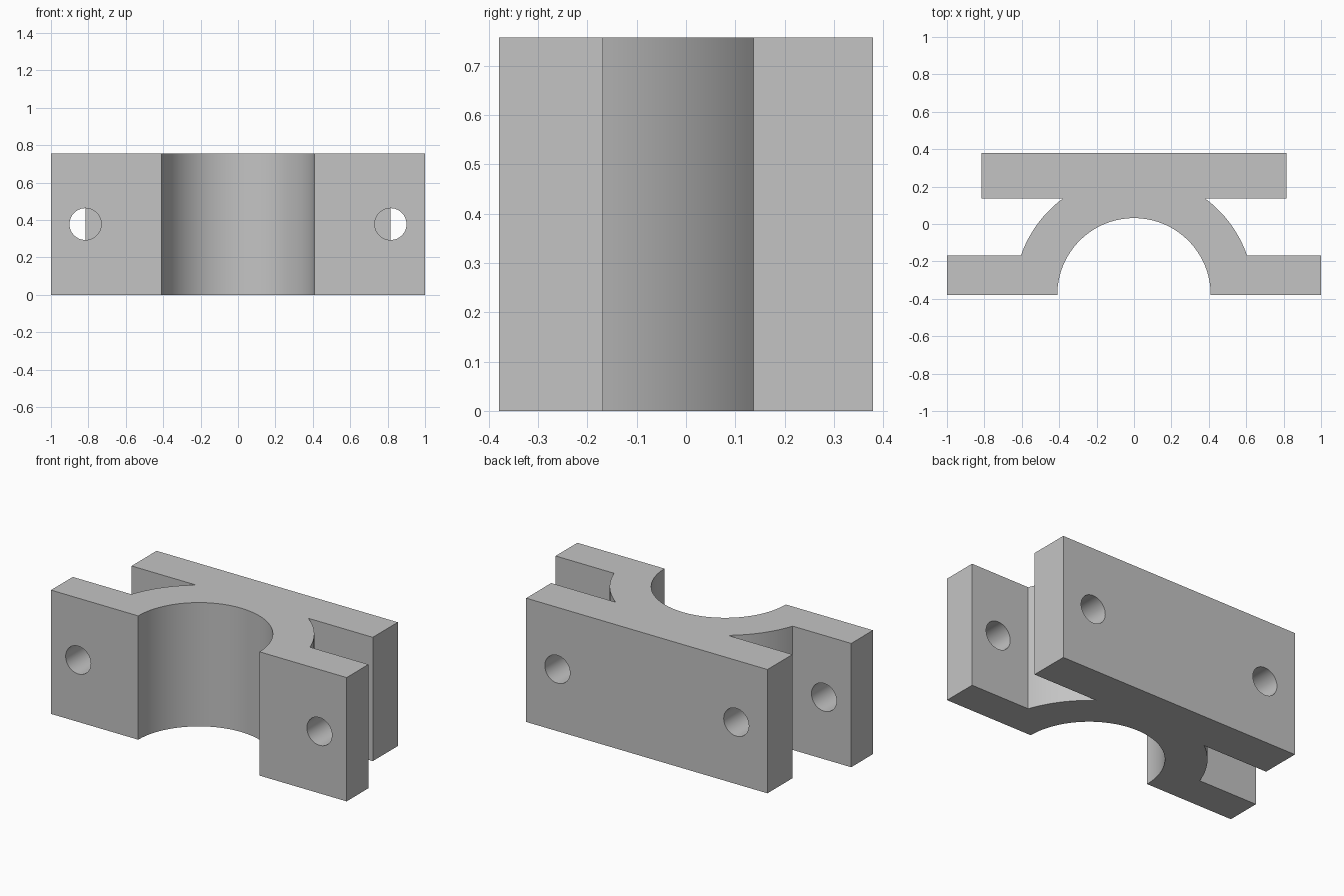
import bpy
import bmesh
from math import asin, cos, sin, pi, radians
from mathutils import Matrix, Vector

old = bpy.data.objects.get("Cube")
if old:
    bpy.data.objects.remove(old, do_unlink=True)

HEIGHT = 0.757
FRONT, BACK = -HEIGHT / 2, HEIGHT / 2
FLANGE_BACK, PLATE_FRONT = -0.168, 0.137
BORE_R, OUTER_R = 0.41, 0.64
FLANGE_X, PLATE_X = 1.0, 0.816
HOLE_R = 0.085

steel = bpy.data.materials.new("grey_metal")
steel.use_nodes = True
colour = (0.55, 0.55, 0.55, 1)
steel.diffuse_color = colour
steel.node_tree.nodes["Principled BSDF"].inputs["Base Color"].default_value = colour


def arc(radius, start, end, steps):
    """Points around the bore axis, which lies on the front face."""
    angles = [start + (end - start) * i / steps for i in range(steps + 1)]
    return [(radius * cos(a), FRONT + radius * sin(a)) for a in angles]


def make_object(name, bm):
    bmesh.ops.recalc_face_normals(bm, faces=bm.faces)
    mesh = bpy.data.meshes.new(name)
    bm.to_mesh(mesh)
    bm.free()
    mesh.materials.append(steel)
    obj = bpy.data.objects.new(name, mesh)
    bpy.context.collection.objects.link(obj)
    return obj


# Half outline: bore, flange, outer arch, mounting plate
half = arc(BORE_R, pi / 2, 0, 32)
half += [(FLANGE_X, FRONT), (FLANGE_X, FLANGE_BACK)]
half += arc(OUTER_R, asin((FLANGE_BACK - FRONT) / OUTER_R),
            asin((PLATE_FRONT - FRONT) / OUTER_R), 16)
half += [(PLATE_X, PLATE_FRONT), (PLATE_X, BACK)]
outline = half + [(-x, y) for x, y in reversed(half[1:])]

# Bracket body: mirrored outline extruded upward
bm = bmesh.new()
base = bm.faces.new([bm.verts.new((x, y, 0)) for x, y in outline])
top = bmesh.ops.extrude_face_region(bm, geom=[base])["geom"]
bmesh.ops.translate(bm, vec=(0, 0, HEIGHT),
                    verts=[v for v in top if isinstance(v, bmesh.types.BMVert)])
body = make_object("clamp_bracket", bm)

# Bolt holes: outer pair through the flanges, inner pair through the plate
bm = bmesh.new()
for x, y0, y1 in ((0.816, FRONT, FLANGE_BACK), (0.605, PLATE_FRONT, BACK)):
    for side in (-1, 1):
        centre = Vector((side * x, (y0 + y1) / 2, HEIGHT / 2))
        bmesh.ops.create_cone(
            bm, cap_ends=True, segments=48, radius1=HOLE_R, radius2=HOLE_R,
            depth=y1 - y0 + 0.1,
            matrix=Matrix.Translation(centre) @ Matrix.Rotation(pi / 2, 4, "X"))
cutter = make_object("bolt_hole_cutter", bm)
cutter.hide_render = True

cut = body.modifiers.new("bolt_holes", "BOOLEAN")
cut.operation = "DIFFERENCE"
cut.solver = "EXACT"
cut.object = cutter

# Apply the holes, then smooth the curved walls
bpy.ops.object.select_all(action="DESELECT")
body.select_set(True)
bpy.context.view_layer.objects.active = body
bpy.ops.object.modifier_apply(modifier=cut.name)
bpy.data.objects.remove(cutter, do_unlink=True)
bpy.ops.object.shade_smooth_by_angle(angle=radians(30))
